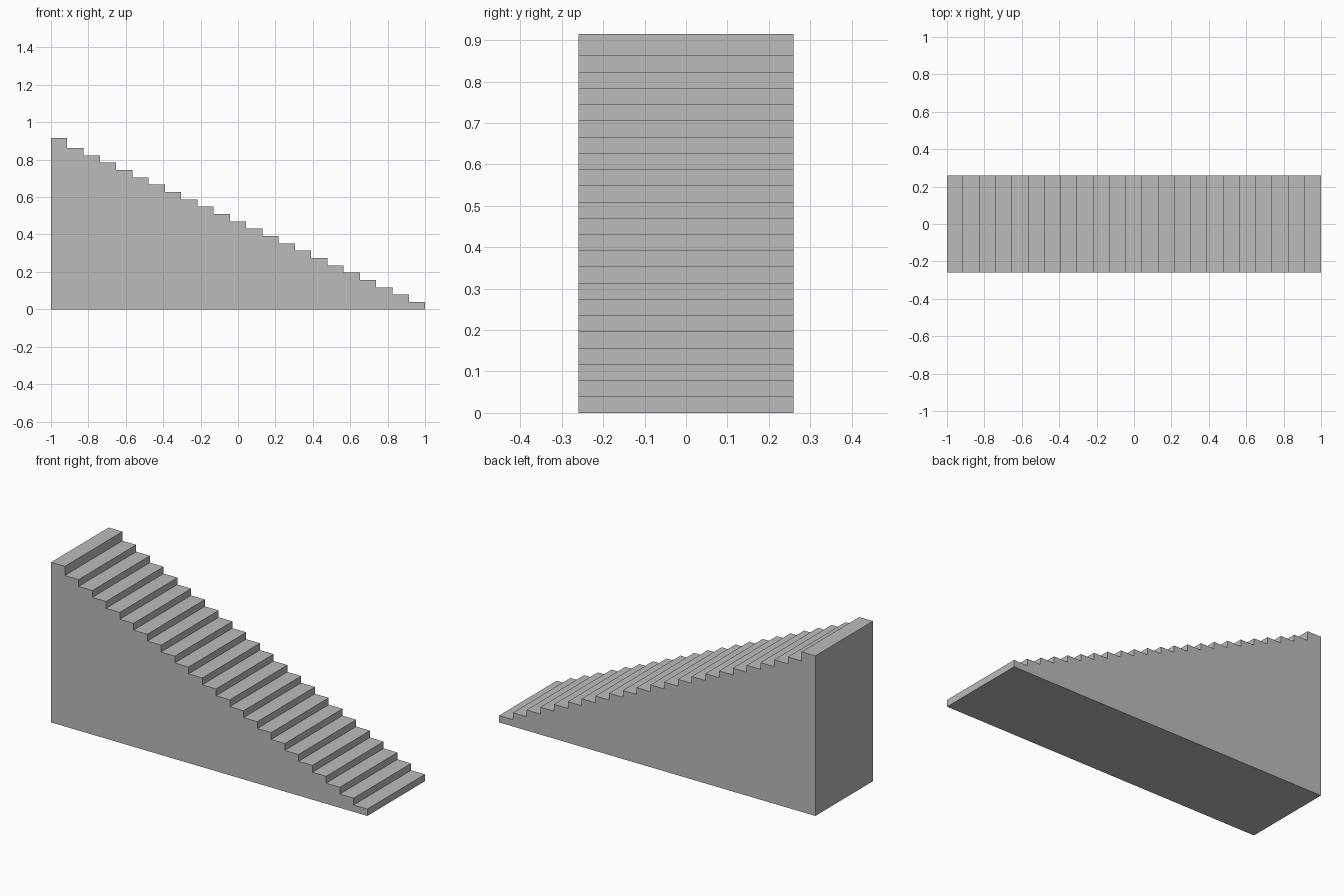
import bpy
import bmesh

cube = bpy.data.objects.get("Cube")
if cube:
    bpy.data.objects.remove(cube, do_unlink=True)

STEPS = 23
TREAD = 2 / STEPS
RISE = 0.0392
TOP = 0.915
HALF_WIDTH = 0.26

# Plain grey for the whole staircase
grey = bpy.data.materials.new("plain grey")
grey.use_nodes = True
colour = (0.5, 0.5, 0.5, 1)
grey.diffuse_color = colour
grey.node_tree.nodes["Principled BSDF"].inputs["Base Color"].default_value = colour

# Stepped side profile, climbing from +x to -x; the top step is a little taller
profile = [(-1, 0), (1, 0)]
for i in range(STEPS):
    z = TOP if i == STEPS - 1 else RISE * (i + 1)
    profile += [(1 - i * TREAD, z), (1 - (i + 1) * TREAD, z)]

# Extrude the profile across the width into one solid block
bm = bmesh.new()
side = bm.faces.new([bm.verts.new((x, -HALF_WIDTH, z)) for x, z in profile])
extruded = bmesh.ops.extrude_face_region(bm, geom=[side])["geom"]
verts = [g for g in extruded if isinstance(g, bmesh.types.BMVert)]
bmesh.ops.translate(bm, verts=verts, vec=(0, 2 * HALF_WIDTH, 0))
bmesh.ops.recalc_face_normals(bm, faces=bm.faces)

mesh = bpy.data.meshes.new("staircase")
bm.to_mesh(mesh)
bm.free()
mesh.materials.append(grey)
staircase = bpy.data.objects.new("staircase", mesh)
bpy.context.collection.objects.link(staircase)
